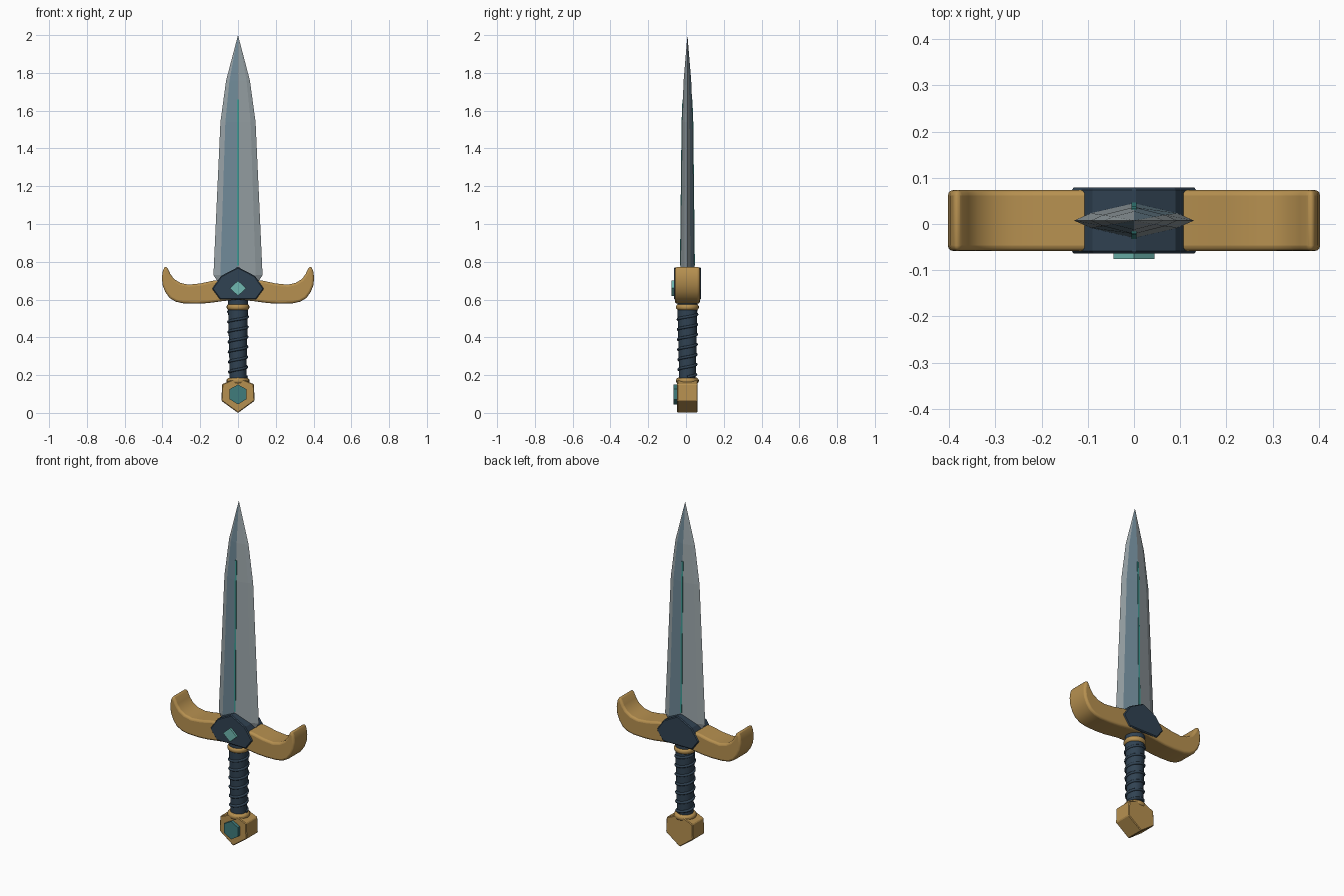
import bpy, bmesh, math

if "Cube" in bpy.data.objects:
    bpy.data.objects.remove(bpy.data.objects["Cube"])

YC = 0.0075  # mid-plane of the dagger


def material(name, rgb):
    m = bpy.data.materials.new(name)
    m.diffuse_color = (*rgb, 1)
    m.use_nodes = True
    m.node_tree.nodes["Principled BSDF"].inputs["Base Color"].default_value = m.diffuse_color
    return m


GOLD = material("gold", (0.47, 0.28, 0.08))
NAVY = material("navy", (0.03, 0.055, 0.085))
STEEL = material("steel", (0.32, 0.37, 0.39))
BLUE = material("blue_steel", (0.16, 0.25, 0.31))
TEAL = material("teal", (0.05, 0.32, 0.29))
GEM = material("light_gem", (0.16, 0.48, 0.44))
DEEP = material("deep_gem", (0.05, 0.2, 0.2))


def finish(name, bm, *mats):
    bmesh.ops.recalc_face_normals(bm, faces=bm.faces)
    me = bpy.data.meshes.new(name)
    bm.to_mesh(me)
    bm.free()
    ob = bpy.data.objects.new(name, me)
    bpy.context.collection.objects.link(ob)
    for m in mats:
        me.materials.append(m)
    return ob


def smooth(ob, angle=40):
    bpy.ops.object.select_all(action='DESELECT')
    ob.select_set(True)
    bpy.context.view_layer.objects.active = ob
    bpy.ops.object.shade_smooth_by_angle(angle=math.radians(angle))


def plate(name, pts, y0, y1, mat, bevel=0, segments=1):
    """Extrude an x-z outline from y0 to y1."""
    bm = bmesh.new()
    a = [bm.verts.new((x, y0, z)) for x, z in pts]
    b = [bm.verts.new((x, y1, z)) for x, z in pts]
    bm.faces.new(a)
    bm.faces.new(b[::-1])
    for i in range(len(a)):
        j = (i + 1) % len(a)
        bm.faces.new((a[i], b[i], b[j], a[j]))
    ob = finish(name, bm, mat)
    if bevel:
        mod = ob.modifiers.new("bevel", 'BEVEL')
        mod.width, mod.segments = bevel, segments
        mod.limit_method, mod.angle_limit = 'ANGLE', math.radians(40)
    return ob


def mirrored(half):
    """Complete an outline given for x >= 0, top to bottom."""
    return half + [(-x, z) for x, z in reversed(half) if x > 0]


def lathe(name, profile, mat, n=24):
    """Revolve (radius, z) points around the grip axis."""
    bm = bmesh.new()
    rings = [[bm.verts.new((r * math.cos(2 * math.pi * k / n),
                            YC + r * math.sin(2 * math.pi * k / n), z))
              for k in range(n)] for r, z in profile]
    for lo, hi in zip(rings, rings[1:]):
        for k in range(n):
            j = (k + 1) % n
            bm.faces.new((lo[k], lo[j], hi[j], hi[k]))
    bm.faces.new(rings[0])
    bm.faces.new(rings[-1])
    ob = finish(name, bm, mat)
    smooth(ob)
    return ob


# Blade: eight-sided section lofted to the tip (z, half width, half thickness)
sections = [(0.66, 0.085, 0.036), (0.73, 0.130, 0.038), (1.54, 0.093, 0.029),
            (1.76, 0.063, 0.020)]
bm = bmesh.new()
rings = []
for z, w, t in sections:
    s = [(w, 0), (.72 * w, .42 * t), (0, t), (-.72 * w, .42 * t),
         (-w, 0), (-.72 * w, -.42 * t), (0, -t), (.72 * w, -.42 * t)]
    rings.append([bm.verts.new((x, YC + y, z)) for x, y in s])
tip = bm.verts.new((0, YC, 2.0))
for i, ring in enumerate(rings):
    for k in range(8):
        j = (k + 1) % 8
        if i < len(rings) - 1:
            f = bm.faces.new((ring[k], ring[j], rings[i + 1][j], rings[i + 1][k]))
        else:
            f = bm.faces.new((ring[k], ring[j], tip))
        f.material_index = 1 if k in (1, 5) else 0
bm.faces.new(rings[0])
finish("blade", bm, STEEL, BLUE)

# Glowing inlay along each ridge
for side, label in ((-1, "front"), (1, "back")):
    bm = bmesh.new()
    prev = None
    for z, t in ((0.78, 0.0375), (1.54, 0.029), (1.66, 0.0245)):
        cur = [bm.verts.new((x, YC + side * (t + d), z))
               for x, d in ((-.005, -.006), (.005, -.006), (.005, .002), (-.005, .002))]
        if prev:
            for k in range(4):
                j = (k + 1) % 4
                bm.faces.new((prev[k], prev[j], cur[j], cur[k]))
        else:
            bm.faces.new(cur)
        prev = cur
    bm.faces.new(prev)
    finish("inlay_" + label, bm, TEAL)

# Crossguard with upturned ends
guard = plate("crossguard", mirrored([
    (0, 0.705), (0.13, 0.70), (0.20, 0.685), (0.263, 0.679), (0.305, 0.688),
    (0.338, 0.708), (0.358, 0.735), (0.372, 0.765), (0.386, 0.778),
    (0.398, 0.752), (0.403, 0.715), (0.399, 0.675), (0.385, 0.64), (0.362, 0.608),
    (0.33, 0.589), (0.29, 0.58), (0.22, 0.578), (0.16, 0.581), (0.08, 0.592),
    (0, 0.60)]), YC - 0.066, YC + 0.066, GOLD, 0.012, 3)
smooth(guard)

# Central block and its gem
plate("guard_block", mirrored([(0, 0.772), (0.09, 0.725), (0.137, 0.657),
                               (0.095, 0.60)]),
      YC - 0.0715, YC + 0.0715, NAVY, 0.005)
plate("guard_gem", [(0, 0.70), (0.044, 0.66), (0, 0.62), (-0.044, 0.66)],
      -0.076, -0.05, GEM)

# Grip, collars and spiral wrap
lathe("grip", [(0.043, 0.15), (0.046, 0.28), (0.050, 0.45), (0.054, 0.62)], NAVY)
for name, z in (("top_collar", 0.56), ("bottom_collar", 0.17)):
    lathe(name, [(0.050, z - 0.016), (0.056, z - 0.012), (0.060, z - 0.005),
                 (0.060, z + 0.005), (0.056, z + 0.012), (0.050, z + 0.016)], GOLD)

curve = bpy.data.curves.new("grip_wrap", 'CURVE')
curve.dimensions = '3D'
curve.bevel_depth, curve.bevel_resolution = 0.0075, 2
curve.use_fill_caps = True
turns, steps = 6.5, 156
sp = curve.splines.new('POLY')
sp.points.add(steps)
for i, p in enumerate(sp.points):
    u = i / steps
    a, r = 2 * math.pi * turns * u, 0.045 + 0.006 * u
    p.co = (r * math.cos(a), YC + r * math.sin(a), 0.19 + 0.345 * u, 1)
curve.materials.append(NAVY)
wrap = bpy.data.objects.new("grip_wrap", curve)
bpy.context.collection.objects.link(wrap)

# Pommel and its gem
plate("pommel", mirrored([(0, 0.188), (0.084, 0.152), (0.088, 0.064), (0, 0.0)]),
      YC - 0.054, YC + 0.054, GOLD, 0.004)
plate("pommel_gem", mirrored([(0, 0.15), (0.044, 0.126), (0.044, 0.072), (0, 0.045)]),
      -0.065, -0.03, DEEP)
